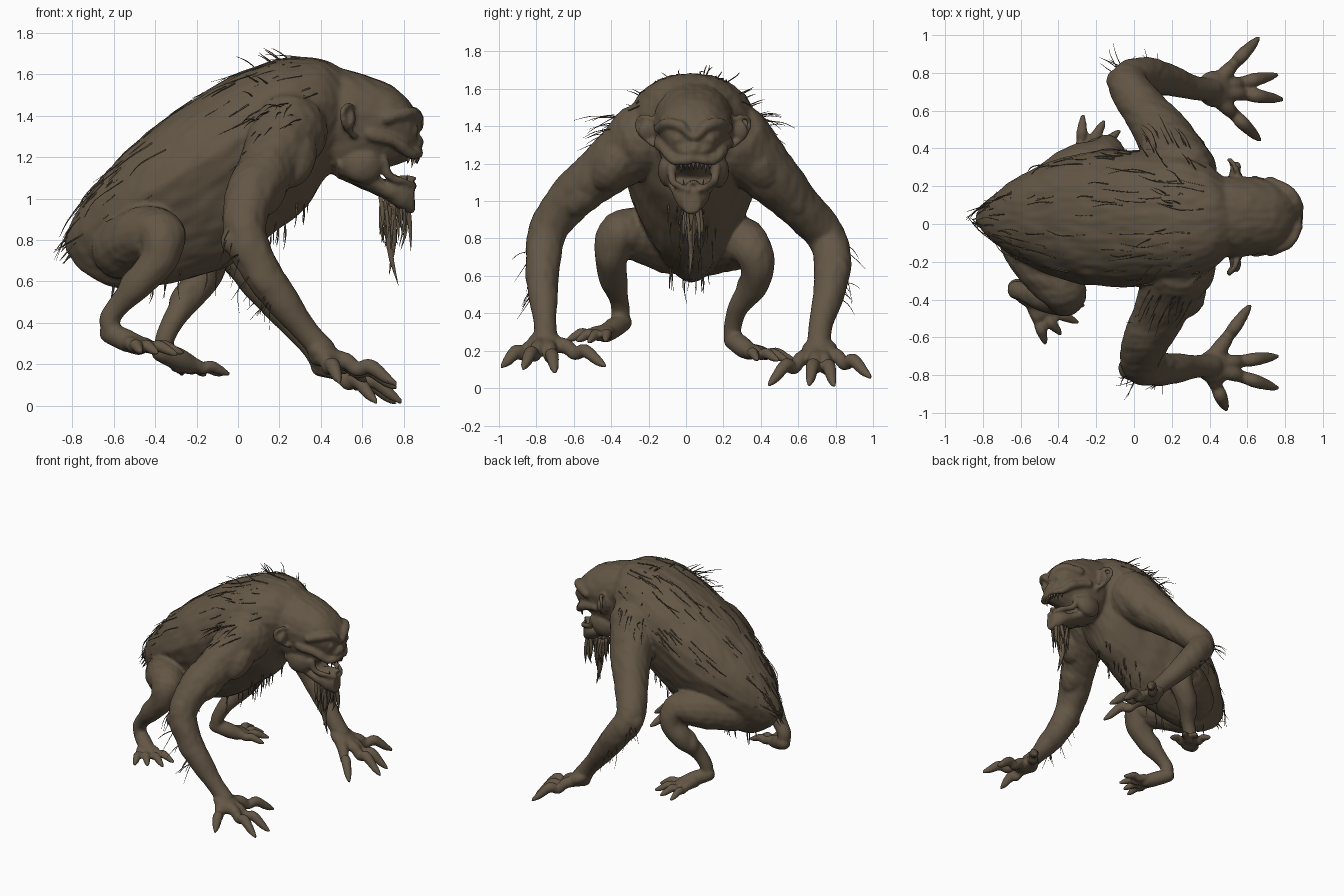
import bpy, bmesh, math, random
from mathutils import Vector, Matrix, noise

if "Cube" in bpy.data.objects:
    bpy.data.objects.remove(bpy.data.objects["Cube"])

random.seed(4)
fur = bpy.data.materials.new("dark brown hide")
fur.diffuse_color = (0.125, 0.094, 0.06, 1)
fur.use_nodes = True
fur.node_tree.nodes["Principled BSDF"].inputs["Base Color"].default_value = fur.diffuse_color


def catmull(pts, n=6):
    """Smooth a list of equal-length tuples."""
    out = []
    for i in range(len(pts) - 1):
        p0, p1, p2, p3 = (pts[max(i - 1, 0)], pts[i], pts[i + 1], pts[min(i + 2, len(pts) - 1)])
        for k in range(n):
            t = k / n
            out.append([0.5 * (2 * b + (c - a) * t + (2 * a - 5 * b + 4 * c - d) * t * t
                        + (3 * b - a - 3 * c + d) * t ** 3) for a, b, c, d in zip(p0, p1, p2, p3)])
    return out + [list(pts[-1])]


def skin(bm, rings):
    vs = [[bm.verts.new(p) for p in r] for r in rings]
    n = len(vs[0])
    for a, b in zip(vs, vs[1:]):
        for i in range(n):
            bm.faces.new((a[i], a[(i + 1) % n], b[(i + 1) % n], b[i]))
    bm.faces.new(vs[0][::-1])
    bm.faces.new(vs[-1])


def blob(bm, c, s, rot=(0, 0, 0)):
    m = Matrix.Translation(c)
    for ang, ax in zip(rot, "XYZ"):
        m = m @ Matrix.Rotation(ang, 4, ax)
    s = (s, s, s) if isinstance(s, (int, float)) else s
    bmesh.ops.create_uvsphere(bm, u_segments=16, v_segments=10, radius=1, matrix=m @ Matrix.Diagonal((*s, 1)))


def tube(bm, pts, seg=14, n=6, caps=True):
    """Round limb through (x, y, z, radius) points."""
    path = catmull(pts, n)
    P = [Vector(p[:3]) for p in path]
    rings, u = [], None
    for i, p in enumerate(P):
        t = (P[min(i + 1, len(P) - 1)] - P[max(i - 1, 0)]).normalized()
        u = t.orthogonal().normalized() if u is None else (u - t * u.dot(t)).normalized()
        v = t.cross(u)
        r = max(path[i][3], 0.0008)
        rings.append([p + r * (u * math.cos(a) + v * math.sin(a))
                      for a in (2 * math.pi * k / seg for k in range(seg))])
    skin(bm, rings)
    if caps:
        blob(bm, P[0], pts[0][3])
        blob(bm, P[-1], pts[-1][3])


def section(s, a, yc, taper=.38, e=0.85):
    """Point on a cross-section (x top, z top, x bottom, z bottom, half width), narrower below."""
    c, d = math.cos(a), math.sin(a)
    c, d = math.copysign(abs(c) ** e, c), math.copysign(abs(d) ** e, d)
    w = s[4] * (1 - taper * max(0, .25 - c))
    return Vector(((s[0] + s[2]) / 2 + c * (s[0] - s[2]) / 2, yc + d * w,
                   (s[1] + s[3]) / 2 + c * (s[1] - s[3]) / 2))


def loft(bm, secs, yc, taper=.38, seg=28):
    path = catmull(secs, 5)
    skin(bm, [[section(s, 2 * math.pi * k / seg, yc, taper) for k in range(seg)] for s in path])
    return path


def finish(bm, name, smooth=True):
    bmesh.ops.recalc_face_normals(bm, faces=bm.faces)
    me = bpy.data.meshes.new(name)
    bm.to_mesh(me)
    bm.free()
    me.materials.append(fur)
    for p in me.polygons:
        p.use_smooth = smooth
    ob = bpy.data.objects.new(name, me)
    bpy.context.collection.objects.link(ob)
    return ob


bm = bmesh.new()
# torso
torso = loft(bm, [(-.84, .80, -.83, .74, .03), (-.78, .94, -.73, .63, .11), (-.63, 1.14, -.55, .565, .235),
                  (-.4, 1.35, -.2, .62, .345), (-.2, 1.49, 0, .70, .37), (0, 1.605, .16, .82, .37),
                  (.2, 1.675, .32, .95, .36), (.38, 1.675, .42, 1.1, .29), (.5, 1.63, .5, 1.14, .2)], .03)
# skull and upper jaw
HY = .04
loft(bm, [(.36, 1.64, .42, 1.14, .2), (.5, 1.63, .5, 1.1, .22), (.64, 1.59, .62, 1.08, .21),
          (.74, 1.545, .72, 1.15, .185), (.82, 1.475, .82, 1.185, .15), (.865, 1.40, .865, 1.215, .1)], HY, .25)
# lower jaw
loft(bm, [(.48, 1.22, .48, 1.10, .14), (.62, 1.15, .6, 1.045, .135), (.72, 1.09, .70, 1.0, .105),
          (.80, 1.085, .79, .94, .085), (.855, 1.06, .85, .93, .05)], HY - .01, .1)
blob(bm, (.78, HY, 1.09), (.09, .04, .02), (0, -.1, 0))
# face
blob(bm, (.865, HY, 1.275), (.03, .045, .035))
for s in (-1, 1):
    blob(bm, (.842, HY + s * .085, 1.33), .034)
    tube(bm, [(.72, HY + s * .18, 1.39, .03), (.82, HY + s * .135, 1.415, .032),
              (.862, HY + s * .07, 1.40, .03), (.872, HY + s * .015, 1.345, .022)])
    tube(bm, [(.64, HY + s * .185, 1.31, .03), (.76, HY + s * .15, 1.275, .032), (.83, HY + s * .11, 1.22, .028),
              (.865, HY + s * .06, 1.215, .022), (.87, HY, 1.225, .02)])
    blob(bm, (.862, HY + s * .045, 1.265), (.025, .022, .022))
    tube(bm, [(.70, HY + s * .12, 1.18, .025), (.73, HY + s * .11, 1.11, .022), (.81, HY + s * .075, 1.08, .018),
              (.85, HY + s * .03, 1.06, .018)])
    blob(bm, (.60, HY + s * .13, 1.16), (.1, .06, .09))
    # ears
    blob(bm, (.535, HY + s * .235, 1.375), (.03, .06, .06), (s * .5, 0, s * -.3))
    tube(bm, [(.56, HY + s * .20, 1.43, .016), (.53, HY + s * .27, 1.45, .015), (.505, HY + s * .30, 1.415, .015),
              (.52, HY + s * .275, 1.35, .015), (.56, HY + s * .21, 1.30, .018)])

# arms, mirrored loosely: each side has its own pose
ARMS = {1: [(.24, .27, 1.32, .2), (.16, .46, 1.13, .15), (.06, .6, .98, .12), (-.03, .74, .82, .105),
            (.05, .785, .67, .1), (.19, .76, .49, .083), (.32, .72, .34, .064), (.41, .71, .23, .064)],
        -1: [(.24, -.23, 1.33, .195), (.15, -.44, 1.16, .145), (.07, -.6, 1.03, .125), (.03, -.73, .86, .105),
             (.09, -.765, .69, .095), (.21, -.765, .51, .082), (.32, -.755, .37, .062), (.41, -.75, .27, .062)]}
for s, arm in ARMS.items():
    tube(bm, arm, 20)
    blob(bm, (.24, s * .36, 1.23), (.15, .12, .2), (s * .6, 0, 0))
    blob(bm, (.14, s * .55, 1.03), (.09, .085, .14), (s * .7, .2, 0))
    blob(bm, (arm[3][0] - .045, s * .76, .8), (.07, .07, .07))
    blob(bm, (arm[4][0] + .03, s * .8, .62), (.07, .06, .15), (0, -.6, 0))


def digits(root, tips, r, arch, spread=.35):
    """Knuckled fingers or toes from a palm, ending in claws."""
    R = Vector(root)
    for t in tips:
        T = Vector(t)
        K = R.lerp(T, spread) + Vector((0, 0, arch * .6))
        M = R.lerp(T, .66) + Vector((0, 0, arch))
        E = R.lerp(T, .88) + Vector((0, 0, arch * .3))
        tube(bm, [(*R, r * 1.3), (*K, r * 1.05), (*R.lerp(T, .5), r * .85), (*M, r * .95), (*E, r * .7), (*T, .013)], 10)


# hands
digits((.40, .71, .19), [(.665, .445, .02), (.785, .66, .02), (.755, .79, .014), (.66, .985, .06)], .039, .045)
digits((.39, -.75, .24), [(.612, -.435, .12), (.76, -.70, .085), (.76, -.87, .105), (.49, -.985, .115)], .039, .04)
blob(bm, (.43, .715, .2), (.11, .1, .055), (0, .5, 0))
blob(bm, (.43, -.755, .24), (.11, .095, .055), (0, .5, 0))

# legs
tube(bm, [(-.56, -.09, .76, .15), (-.46, -.24, .82, .15), (-.37, -.36, .82, .12), (-.38, -.4, .71, .09),
          (-.48, -.39, .59, .075), (-.58, -.36, .48, .052), (-.62, -.35, .41, .05), (-.60, -.36, .34, .045)], 18)
tube(bm, [(-.5, .12, .75, .15), (-.34, .25, .78, .15), (-.17, .34, .76, .115), (-.15, .38, .66, .09),
          (-.22, .36, .55, .078), (-.3, .28, .43, .055), (-.35, .25, .33, .048), (-.36, .25, .25, .045)], 18)
blob(bm, (-.5, -.38, .6), (.06, .06, .1), (0, .7, 0))
blob(bm, (-.26, .33, .53), (.06, .06, .1), (0, .6, 0))
# feet
tube(bm, [(-.62, -.34, .35, .05), (-.55, -.39, .32, .055), (-.48, -.43, .29, .048)])
digits((-.54, -.41, .30), [(-.47, -.63, .26), (-.39, -.58, .255), (-.30, -.52, .25), (-.27, -.43, .255)], .032, .02)
tube(bm, [(-.37, .25, .26, .05), (-.3, .29, .23, .055), (-.24, .33, .2, .048)])
digits((-.29, .31, .20), [(-.27, .57, .155), (-.16, .54, .15), (-.08, .49, .15), (-.05, .38, .155)], .032, .02)

# fuse everything into one hide, then wrinkle it
hide = finish(bm, "body_hide")
rm = hide.modifiers.new("fuse", 'REMESH')
rm.mode, rm.voxel_size, rm.use_smooth_shade = 'VOXEL', .0105, True
sm = hide.modifiers.new("soften", 'SMOOTH')
sm.factor, sm.iterations = .5, 4
fused = bpy.data.meshes.new_from_object(hide.evaluated_get(bpy.context.evaluated_depsgraph_get()))
hide.modifiers.clear()
hide.data = fused
normals = [v.normal.copy() for v in fused.vertices]
for v, nrm in zip(fused.vertices, normals):
    p = v.co
    big = noise.noise(p * 7)
    fold = noise.noise(Vector((p.x * 12 - p.z * 12, p.y * 30, (p.x + p.z) * 6)))
    v.co = p + nrm * (.007 * big + .004 * fold) * min(1, max(.25, (p.z - .2) * 2))

# teeth
bm = bmesh.new()
for k in range(9):
    y = (k - 4) * .022
    x = .865 - 6 * y * y
    big = 1.9 if k in (1, 7) else 1
    tube(bm, [(x, HY + y, 1.225, .012), (x + .006, HY + y, 1.2, .01), (x, HY + y, 1.19 - .022 * big, .001)], 6, 2, False)
    if k % 2:
        tube(bm, [(x - .03, HY + y * .8, 1.06, .009), (x - .02, HY + y * .8, 1.095 + .012 * big, .001)], 6, 2, False)
finish(bm, "teeth")

# hair strands
bm = bmesh.new()
rnd = random.uniform


def strand(p, d, length, r=.005, droop=.2):
    p, d = Vector(p), Vector(d).normalized()
    q = p + d * length * .5 + Vector((rnd(-.1, .1), rnd(-.1, .1), -droop * .3)) * length
    e = p + d * length + Vector((rnd(-.1, .1), rnd(-.1, .1), -droop)) * length
    tube(bm, [(*(p - d * .02), r), (*q, r * .8), (*e, .0008)], 4, 3, False)


for _ in range(100):  # along the back
    i = random.randrange(4, len(torso) - 6)
    a = rnd(-1.5, 1.5)
    p = section(torso[i], a, .03)
    back = section(torso[i - 3], a, .03) - p
    out = Vector((-.25, math.sin(a), math.cos(a) * .9))
    strand(p, back.normalized() + out * rnd(0, .16), rnd(.08, .26), rnd(.002, .005), .06)
for _ in range(16):  # nape
    a = rnd(-1.1, 1.1)
    p = section(torso[random.randrange(26, 34)], a, .03)
    strand(p, (-.6, math.sin(a) * 1.2, .5), rnd(.06, .12), .004, .1)
for s in (-1, 1):  # shoulder sides
    for _ in range(18):
        strand((rnd(.08, .3), s * rnd(.34, .42), rnd(1.3, 1.5)), (-.5, s, rnd(-.3, .4)), rnd(.1, .2), .0035, .3)
for _ in range(34):  # belly fringe
    i = random.randrange(9, 32)
    p = section(torso[i], math.pi + rnd(-.6, .6), .03)
    strand(p, (-.1, 0, -1), rnd(.05, .13), rnd(.003, .006), .1)
for _ in range(10):  # rump tuft
    strand((rnd(-.83, -.78), rnd(-.04, .04), rnd(.74, .84)), (-.6, rnd(-.3, .3), -.6), rnd(.05, .08), .006, .2)
for s, arm in ARMS.items():  # arm fringes
    for _ in range(30):
        x, y, z, r = random.choice(catmull(arm[:6], 4))
        strand((x - r * .6, y + s * r * .6, z), (rnd(-.6, -.1), s * rnd(.1, .8), rnd(-.8, .1)), rnd(.06, .15), .003, .4)
finish(bm, "hair_strands")

# beard
bm = bmesh.new()
for _ in range(30):
    strand((rnd(.69, .82), HY - .01 + rnd(-.055, .055), rnd(.94, 1.0)), (rnd(-.08, .03), rnd(-.08, .08), -1),
           rnd(.1, .25), rnd(.010, .018), 0)
strand((.76, HY, .97), (-.06, .03, -1), .39, .028, 0)
strand((.74, HY - .02, .97), (0, .03, -1), .34, .025, 0)
finish(bm, "beard")
